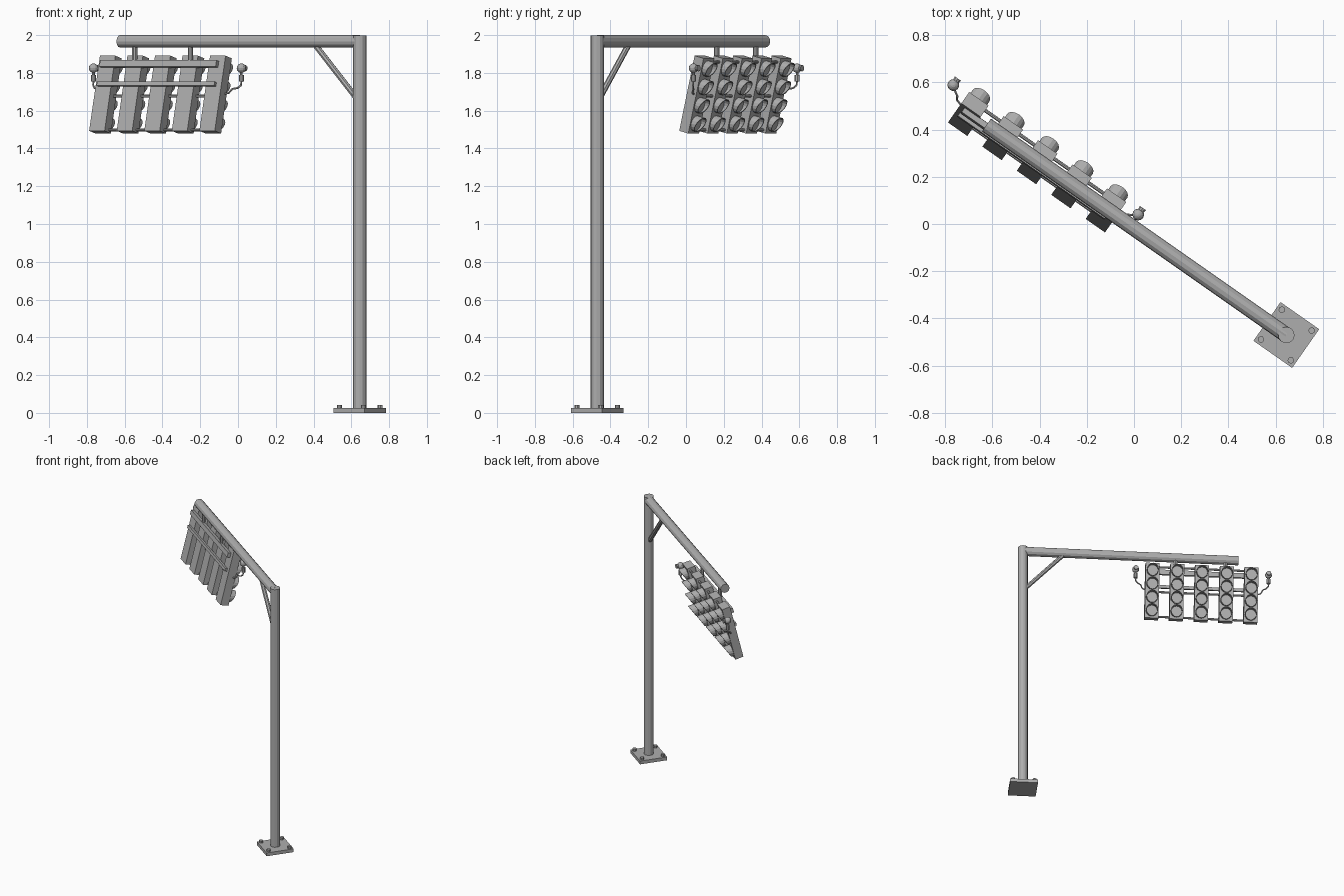
import bpy, bmesh, math
from mathutils import Matrix, Vector

cube = bpy.data.objects.get("Cube")
if cube:
    bpy.data.objects.remove(cube, do_unlink=True)

GREY = bpy.data.materials.new("galvanised_grey")
GREY.use_nodes = True
GREY.diffuse_color = (0.42, 0.42, 0.42, 1)
GREY.node_tree.nodes["Principled BSDF"].inputs["Base Color"].default_value = (0.42, 0.42, 0.42, 1)

# Frames: the post stands at the origin and the arm runs along -x
T = Matrix.Translation
GANTRY = T((0.645, -0.47, 0)) @ Matrix.Rotation(math.radians(-35), 4, 'Z')
PANEL = GANTRY @ T((-1.284, -0.006, 1.685)) @ Matrix.Rotation(math.radians(-14), 4, 'X')


def finish(name, bm, frame):
    mesh = bpy.data.meshes.new(name)
    bmesh.ops.recalc_face_normals(bm, faces=bm.faces)
    bm.to_mesh(mesh)
    bm.free()
    mesh.materials.append(GREY)
    obj = bpy.data.objects.new(name, mesh)
    obj.matrix_world = frame
    bpy.context.collection.objects.link(obj)
    return obj


def add_box(bm, centre, size):
    bmesh.ops.create_cube(bm, size=1, matrix=T(centre) @ Matrix.Diagonal((*size, 1)))


def add_rod(bm, start, end, r1, r2=None, sides=12, caps=True):
    a, b = Vector(start), Vector(end)
    turn = (b - a).to_track_quat('Z', 'Y').to_matrix().to_4x4()
    return bmesh.ops.create_cone(bm, cap_ends=caps, segments=sides, radius1=r1,
                                 radius2=r1 if r2 is None else r2, depth=(b - a).length,
                                 matrix=T((a + b) / 2) @ turn)["verts"]


def rod(name, start, end, radius, frame=GANTRY, sides=12):
    bm = bmesh.new()
    add_rod(bm, start, end, radius, sides=sides)
    return finish(name, bm, frame)


def box(name, centre, size, frame=GANTRY):
    bm = bmesh.new()
    add_box(bm, centre, size)
    return finish(name, bm, frame)


# Base plate with four bolts
box("base_plate", (0, 0, 0.0125), (0.2, 0.2, 0.025))
bm = bmesh.new()
for x in (-0.077, 0.077):
    for y in (-0.077, 0.077):
        add_rod(bm, (x, y, 0.02), (x, y, 0.042), 0.014, sides=8)
finish("base_bolts", bm, GANTRY)

# Post, arm, brace and hangers
rod("post", (0, 0, 0.02), (0, 0, 1.998), 0.035)
rod("arm", (0, 0, 1.967), (-1.55, 0, 1.967), 0.033)
rod("brace", (-0.02, 0, 1.665), (-0.295, 0, 1.955), 0.016, sides=8)
for i, x in enumerate((-1.097, -1.457)):
    rod(f"hanger_{i + 1}", (x, 0.004, 1.83), (x, 0.004, 1.95), 0.014, sides=8)

# Back rails and thin cross rods of the lamp panel
box("upper_rail", (-0.008, -0.04, 0.157), (0.752, 0.025, 0.035), PANEL)
box("lower_rail", (-0.008, -0.037, 0.048), (0.76, 0.02, 0.022), PANEL)
for name, z in (("top_rod", 0.18), ("middle_rod", -0.005), ("bottom_rod", -0.19)):
    rod(name, (-0.36, 0.01, z), (0.36, 0.01, z), 0.008, PANEL, 8)

# Five lamp columns, each with four lenses under slanted visors
R = 0.043
for col in range(5):
    x = (col - 2) * 0.178
    box(f"lamp_housing_{col + 1}", (x, 0, 0), (0.1, 0.06, 0.41), PANEL)
    lenses, visors = bmesh.new(), bmesh.new()
    for row in range(4):
        z = (row - 1.5) * 0.1
        add_rod(lenses, (x, 0.025, z), (x, 0.037, z), R - 0.004, sides=16)
        for v in add_rod(visors, (x, 0.028, z), (x, 0.05, z), R, sides=16, caps=False):
            if v.co.y > 0.04:
                v.co.y = 0.045 + 0.032 * ((v.co.z - z) / R + 1) / 2
    finish(f"lamp_lenses_{col + 1}", lenses, PANEL)
    visor = finish(f"lamp_visors_{col + 1}", visors, PANEL)
    wall = visor.modifiers.new("wall", 'SOLIDIFY')
    wall.thickness = 0.005

# Small sensors on curved brackets at both ends of the panel
for side, end in ((1, "inner"), (-1, "outer")):
    x = -1.284 + side * 0.478
    bm = bmesh.new()
    bmesh.ops.create_uvsphere(bm, u_segments=12, v_segments=8, radius=0.025,
                              matrix=T((x, 0.058, 1.825)))
    add_rod(bm, (x, 0.06, 1.825), (x, 0.092, 1.825), 0.012, 0.017, sides=10)
    add_rod(bm, (x, 0.058, 1.755), (x, 0.058, 1.79), 0.014, sides=8)
    add_rod(bm, (x, 0.058, 1.78), (x, 0.058, 1.81), 0.007, sides=8)
    path = [(x, 0.058, 1.76), (x, 0.055, 1.735), (x - side * 0.015, 0.045, 1.72),
            (x - side * 0.04, 0.03, 1.715), (x - side * 0.05, 0.015, 1.695),
            (x - side * 0.085, 0.005, 1.685)]
    for a, b in zip(path, path[1:]):
        add_rod(bm, a, b, 0.005, sides=6)
    finish(f"{end}_sensor", bm, GANTRY)
